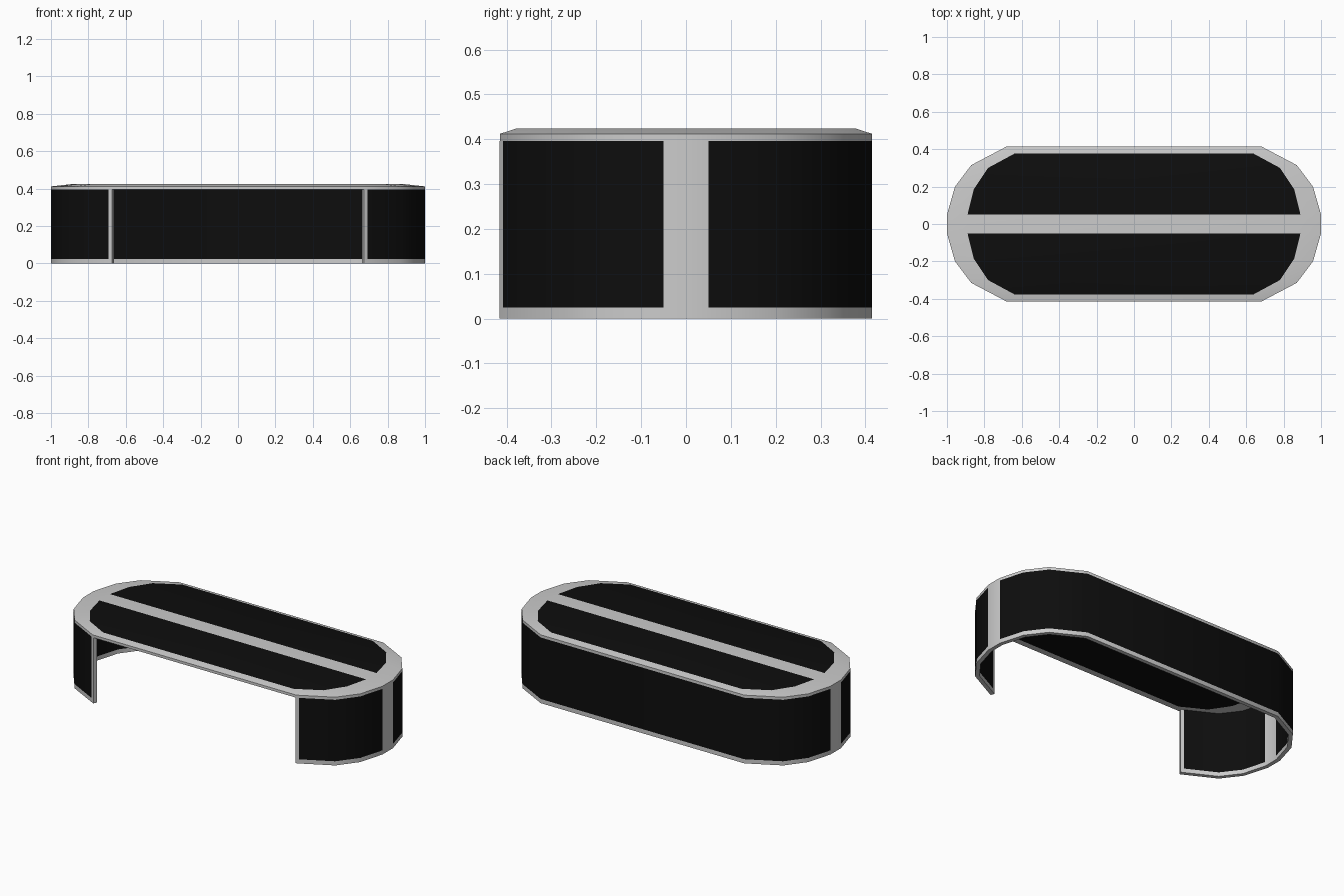
import bpy, bmesh, math
from mathutils import Vector

if "Cube" in bpy.data.objects:
    bpy.data.objects.remove(bpy.data.objects["Cube"])

black = bpy.data.materials.new("black_panel")
black.diffuse_color = (0.004, 0.004, 0.004, 1)
black.use_nodes = True
black.node_tree.nodes["Principled BSDF"].inputs["Base Color"].default_value = black.diffuse_color
grey = bpy.data.materials.new("grey_frame")
grey.diffuse_color = (0.6, 0.6, 0.6, 1)
grey.use_nodes = True
grey.node_tree.nodes["Principled BSDF"].inputs["Base Color"].default_value = grey.diffuse_color

# One quarter of the outer outline and of the top panel outline
OUTER = [(1.0, 0.05), (0.957, 0.2), (0.87, 0.315), (0.68, 0.415)]
PANEL = [(0.89, 0.05), (0.857, 0.185), (0.78, 0.3), (0.636, 0.378)]


def right_end(quarter):
    """Points of the right end, from front to back."""
    return [(x, -y) for x, y in reversed(quarter)] + list(quarter)


def full_loop(quarter):
    r = right_end(quarter)
    return r + [(-x, y) for x, y in reversed(r)]


def finish(name, bm):
    bmesh.ops.recalc_face_normals(bm, faces=bm.faces[:])
    me = bpy.data.meshes.new(name)
    bm.to_mesh(me)
    bm.free()
    me.materials.append(grey)
    me.materials.append(black)
    ob = bpy.data.objects.new(name, me)
    bpy.context.collection.objects.link(ob)
    bpy.context.view_layer.objects.active = ob
    ob.select_set(True)
    bpy.ops.object.shade_smooth_by_angle(angle=math.radians(32))
    ob.select_set(False)
    return ob


def inset_path(path, d):
    """Offset an open counter-clockwise path inward by d."""
    pts = [Vector(p) for p in path]
    normals = []
    for a, b in zip(pts, pts[1:]):
        t = (b - a).normalized()
        normals.append(Vector((-t.y, t.x)))
    out = []
    for i, p in enumerate(pts):
        n0 = normals[max(i - 1, 0)]
        n1 = normals[min(i, len(normals) - 1)]
        m = (n0 + n1).normalized()
        out.append(p + m * d / m.dot(n0))
    return out


# Curved wall, open at the front, with panels framed in grey
half = [(0.674, -0.416), (0.692, -0.408)] + right_end(OUTER)[1:]
path = half + [(-x, y) for x, y in reversed(half)]
levels = [0, 0.025, 0.396]
bm = bmesh.new()
grids = [[[bm.verts.new((p[0], p[1], z)) for p in side] for z in levels]
         for side in (path, inset_path(path, 0.024))]
n = len(path)
for g in grids:
    for r in range(2):
        for i in range(n - 1):
            f = bm.faces.new((g[r][i], g[r][i + 1], g[r + 1][i + 1], g[r + 1][i]))
            mid_strip = abs(path[i][1]) < 0.06 and abs(path[i + 1][1]) < 0.06
            post = i in (0, n - 2)
            f.material_index = int(r == 1 and not mid_strip and not post)
o, q = grids
for r in (0, 2):
    for i in range(n - 1):
        bm.faces.new((o[r][i], o[r][i + 1], q[r][i + 1], q[r][i]))
for i in (0, n - 1):
    for r in range(2):
        bm.faces.new((o[r][i], q[r][i], q[r + 1][i], o[r + 1][i]))
finish("curved_wall", bm)

# Top slab with sloping rim, two black panels and a grey centre strip
bm = bmesh.new()
rings = [[bm.verts.new((x, y, z)) for x, y in full_loop(quarter)]
         for quarter, z in ((PANEL, 0.396), (OUTER, 0.396), (OUTER, 0.412), (PANEL, 0.424))]
m = len(rings[0])
for a, b in zip(rings, rings[1:]):
    for i in range(m):
        j = (i + 1) % m
        bm.faces.new((a[i], a[j], b[j], b[i]))
for ring in (rings[0], rings[-1]):
    front = bm.faces.new(ring[12:16] + ring[0:4])
    back = bm.faces.new(ring[4:12])
    bm.faces.new((ring[3], ring[4], ring[11], ring[12]))
    front.material_index = back.material_index = 1
finish("top_slab", bm)
